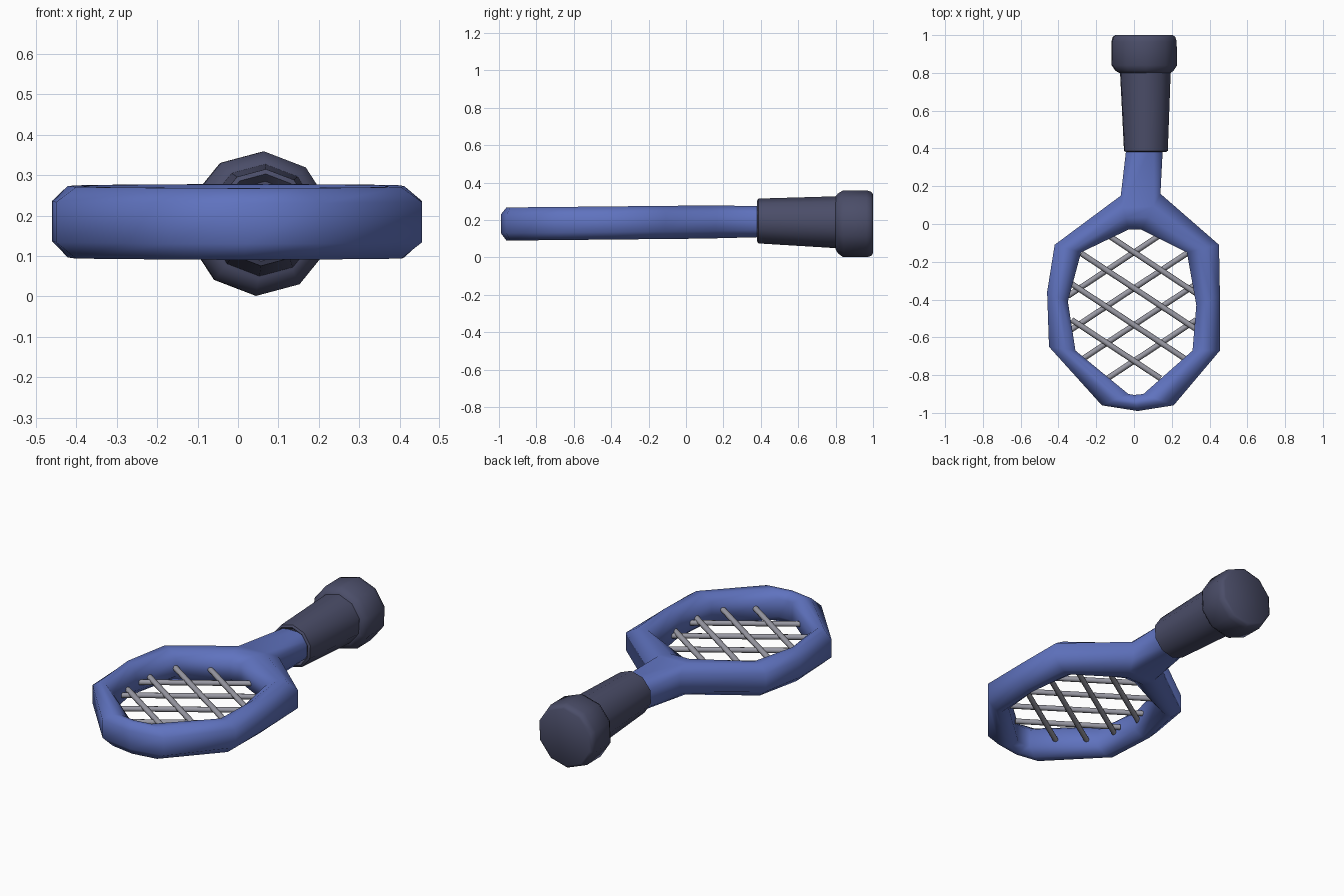
import bpy, bmesh, math
from mathutils import Vector

cube = bpy.data.objects.get("Cube")
if cube:
    bpy.data.objects.remove(cube, do_unlink=True)


def material(name, rgb):
    m = bpy.data.materials.new(name)
    m.use_nodes = True
    m.diffuse_color = (*rgb, 1)
    m.node_tree.nodes["Principled BSDF"].inputs["Base Color"].default_value = (*rgb, 1)
    return m


BLUE = material("frame blue", (0.115, 0.17, 0.52))
DARK = material("grip slate", (0.07, 0.075, 0.14))
GREY = material("string grey", (0.32, 0.32, 0.37))


def finish(bm, name, mat, angle):
    bmesh.ops.recalc_face_normals(bm, faces=bm.faces)
    mesh = bpy.data.meshes.new(name)
    bm.to_mesh(mesh)
    bm.free()
    mesh.materials.append(mat)
    ob = bpy.data.objects.new(name, mesh)
    bpy.context.collection.objects.link(ob)
    bpy.ops.object.select_all(action='DESELECT')
    ob.select_set(True)
    bpy.context.view_layer.objects.active = ob
    bpy.ops.object.shade_smooth_by_angle(angle=math.radians(angle))
    return ob


def bridge(bm, a, b):
    n = len(a)
    for i in range(n):
        j = (i + 1) % n
        bm.faces.new((a[i], a[j], b[j], b[i]))


# Racket frame: outer and inner outline, joined by a chamfered section
outer = [(-.07, .15), (-.42, -.11), (-.46, -.36), (-.45, -.65), (-.17, -.96), (.02, -.99),
         (.21, -.96), (.455, -.67), (.455, -.38), (.45, -.11), (.14, .16)]
inner = [(-.03, -.03), (-.28, -.15), (-.35, -.41), (-.31, -.67), (-.03, -.9), (0, -.905),
         (.05, -.9), (.31, -.67), (.33, -.43), (.28, -.15), (.04, -.03)]
section = [(0, .13), (0, .23), (.35, .267), (.65, .267), (1, .23), (1, .13), (.65, .09), (.35, .09)]

bm = bmesh.new()
rings = []
for o, i in zip(outer, inner):
    ring = []
    for t, z in section:
        p = Vector(o).lerp(Vector(i), t)
        ring.append(bm.verts.new((p.x, p.y, z + .01 * (p.y + 1))))
    rings.append(ring)
count = len(section)
for k, a in enumerate(rings):
    b = rings[(k + 1) % len(rings)]
    for s in range(count):
        # leave an octagonal opening where the neck grows out
        if k == len(rings) - 1 and s in (count - 1, 0, 1):
            continue
        s2 = (s + 1) % count
        bm.faces.new((a[s], a[s2], b[s2], b[s]))

# Neck: extends the opening into the grip
left, right = rings[0], rings[-1]
hole = [left[k] for k in (7, 0, 1, 2)] + [right[k] for k in (2, 1, 0, 7)]
half = [(.045, .11), (.095, .15), (.095, .235), (.045, .275)]
end = [bm.verts.new((.06 - w, .45, z)) for w, z in half]
end += [bm.verts.new((.06 + w, .45, z)) for w, z in reversed(half)]
bridge(bm, hole, end)
bm.faces.new(end)
finish(bm, "frame_and_neck", BLUE, 62)


# Grip and end cap: ten-sided lofts along y
def loft(name, stations, mat):
    bm = bmesh.new()
    loops = []
    for y, r, cx, cz in stations:
        angles = [math.radians(3 + 36 * k) for k in range(10)]
        loops.append([bm.verts.new((cx + r * math.sin(a), y, cz + r * math.cos(a))) for a in angles])
    for a, b in zip(loops, loops[1:]):
        bridge(bm, a, b)
    bm.faces.new(loops[0])
    bm.faces.new(loops[-1])
    return finish(bm, name, mat, 40)


loft("grip", [(.40, .09, .063, .195), (.38, .108, .063, .195), (.387, .12, .063, .195),
              (.83, .14, .06, .188)], DARK)
loft("end_cap", [(.8, .142, .058, .185), (.812, .16, .055, .182), (.84, .179, .055, .18),
                 (.965, .179, .053, .18), (.99, .172, .053, .18), (1, .158, .053, .18)], DARK)


# Strings: two mirrored sets of parallel diagonal rods
def string(name, p, q, radius=.015):
    p, q = Vector(p), Vector(q)
    bm = bmesh.new()
    bmesh.ops.create_cone(bm, cap_ends=True, segments=8, radius1=radius, radius2=radius,
                          depth=(q - p).length)
    ob = finish(bm, name, GREY, 50)
    ob.location = (p + q) / 2
    ob.rotation_euler = (q - p).to_track_quat('Z', 'Y').to_euler()


spans = [(-.15, -.35, .14), (-.34, -.34, .28), (-.535, -.27, .33), (-.725, -.14, .33)]
for side, label in ((1, "rising"), (-1, "falling")):
    for n, (mid, x0, x1) in enumerate(spans):
        z = .18 - side * .006
        string(f"string_{label}_{n + 1}", (side * x0, mid + .66 * x0, z),
               (side * x1, mid + .66 * x1, z))
